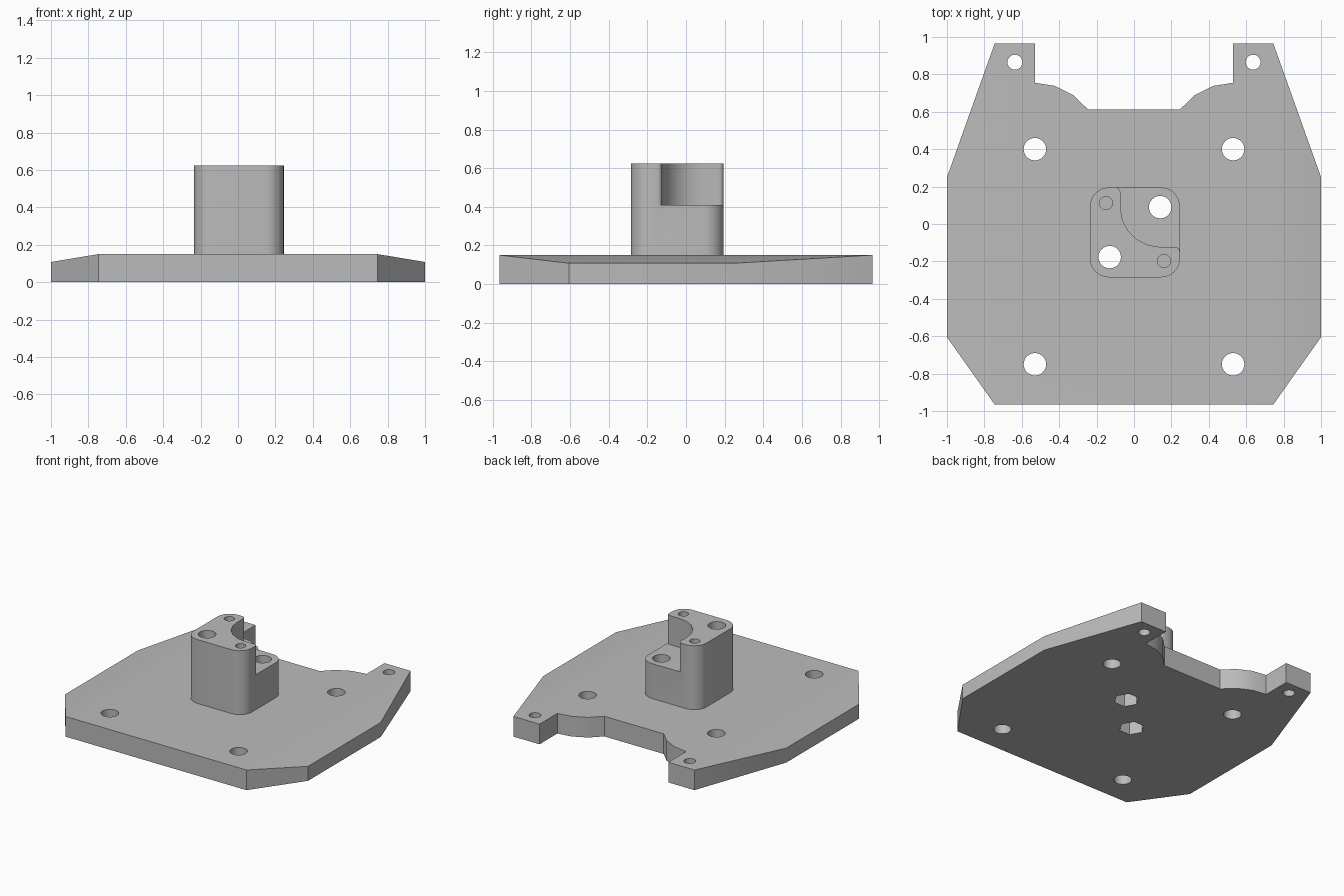
import bpy
import bmesh
from math import cos, sin, radians

if "Cube" in bpy.data.objects:
    bpy.data.objects.remove(bpy.data.objects["Cube"], do_unlink=True)

grey = bpy.data.materials.new("plain grey")
grey.use_nodes = True
colour = (0.5, 0.5, 0.5, 1)
grey.diffuse_color = colour
grey.node_tree.nodes["Principled BSDF"].inputs["Base Color"].default_value = colour


def arc(cx, cy, r, start, end, steps):
    angles = [radians(start + (end - start) * i / steps) for i in range(steps + 1)]
    return [(cx + r * cos(a), cy + r * sin(a)) for a in angles]


def prism(name, outline, low, high):
    """Extrude a flat outline from low to high."""
    bm = bmesh.new()
    face = bm.faces.new([bm.verts.new((x, y, low)) for x, y in outline])
    top = bmesh.ops.extrude_face_region(bm, geom=[face])["geom"]
    for v in top:
        if isinstance(v, bmesh.types.BMVert):
            v.co.z = high
    bmesh.ops.recalc_face_normals(bm, faces=bm.faces)
    mesh = bpy.data.meshes.new(name)
    bm.to_mesh(mesh)
    bm.free()
    mesh.materials.append(grey)
    obj = bpy.data.objects.new(name, mesh)
    bpy.context.collection.objects.link(obj)
    return obj


def combine(target, other, operation):
    """Apply a boolean and discard the helper."""
    bpy.context.view_layer.objects.active = target
    mod = target.modifiers.new(operation.lower(), "BOOLEAN")
    mod.operation = operation
    mod.solver = "EXACT"
    mod.object = other
    bpy.ops.object.modifier_apply(modifier=mod.name)
    bpy.data.objects.remove(other, do_unlink=True)


def drill(target, x, y, r, low, high, sides=32):
    outline = arc(x, y, r, 0, 360, sides)[:-1]
    combine(target, prism("hole_cutter", outline, low, high), "DIFFERENCE")


# Base plate: mirrored outline with two ears and rounded shoulders at the back
shoulder = 0.745
half = [(shoulder, -0.965), (1, -0.605), (1, 0.25), (shoulder, 0.965),
        (0.53, 0.965)] + arc(0.53, 0.4, 0.355, 90, 143.5, 3)
base = prism("mounting_plate", half + [(-x, y) for x, y in reversed(half)], 0, 0.15)

# Slope the top down towards both sides
bm = bmesh.new()
bm.from_mesh(base.data)
for side in (-1, 1):
    bmesh.ops.bisect_plane(bm, geom=bm.verts[:] + bm.edges[:] + bm.faces[:],
                           plane_co=(side * shoulder, 0, 0), plane_no=(1, 0, 0))
for v in bm.verts:
    if v.co.z > 0.1 and abs(v.co.x) > shoulder + 0.01:
        v.co.z -= 0.042 * (abs(v.co.x) - shoulder) / (1 - shoulder)
bm.to_mesh(base.data)
bm.free()

# Rounded square post
post_outline = []
for i, (sx, sy) in enumerate([(1, 1), (-1, 1), (-1, -1), (1, -1)]):
    post_outline += arc(0.005 + sx * 0.14, -0.045 + sy * 0.14, 0.1,
                        90 * i, 90 * i + 90, 8)
post = prism("post", post_outline, 0.05, 0.625)

# Curved step cut from the back left corner of the post
step = ([(-0.098, 0.3)] + arc(-0.098, 0.17, 0.025, 90, 0, 4)
        + arc(0.14, 0.09, 0.213, 180, 270, 5)
        + arc(0.22, -0.148, 0.025, 90, 0, 4) + [(0.3, -0.148), (0.3, 0.3)])
combine(post, prism("step_cutter", step, 0.41, 0.8), "DIFFERENCE")
combine(base, post, "UNION")

# Plate and ear holes
for side in (-1, 1):
    for x, y, r in [(0.53, 0.4, 0.06), (0.53, -0.75, 0.06), (0.637, 0.865, 0.04)]:
        drill(base, side * x, y, r, -0.1, 0.3)

# Post bolt holes with hexagonal nut pockets underneath
for x, y in [(0.14, 0.09), (-0.13, -0.177)]:
    drill(base, x, y, 0.06, -0.1, 0.8)
    drill(base, x, y, 0.087, -0.1, 0.2, 6)

# Blind screw holes in the top of the post
for x, y in [(-0.15, 0.112), (0.16, -0.198)]:
    drill(base, x, y, 0.035, 0.35, 0.8, 24)

bpy.ops.object.select_all(action="DESELECT")
base.select_set(True)
bpy.context.view_layer.objects.active = base
bpy.ops.object.shade_smooth_by_angle(angle=radians(30))
